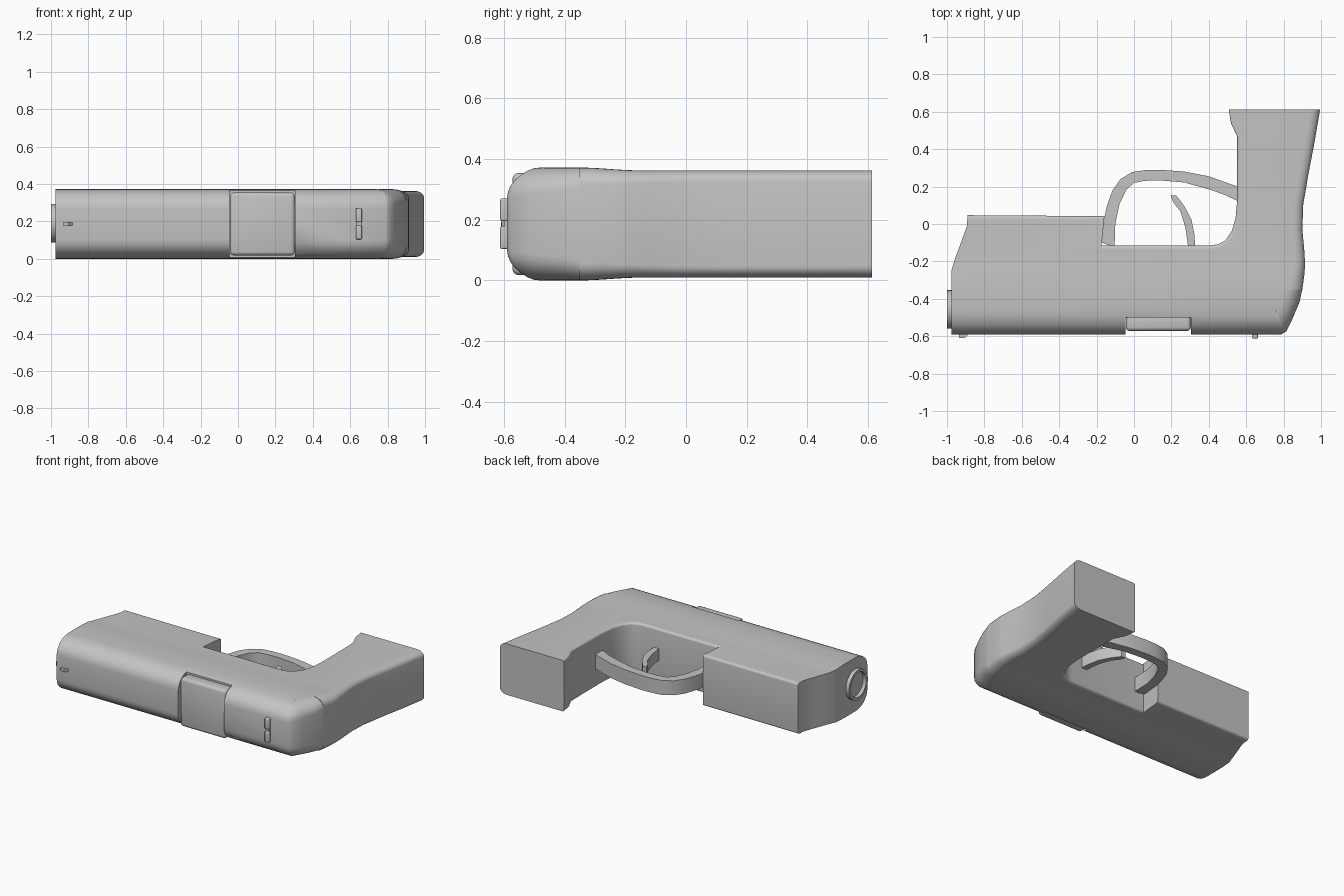
import bpy
import bmesh
import math
from mathutils import Vector, Matrix

MID = 0.186          # centre plane of the model, in z
HALF = 0.186         # half thickness of the slide

cube = bpy.data.objects.get("Cube")
if cube:
    bpy.data.objects.remove(cube, do_unlink=True)

grey = bpy.data.materials.new("plain grey")
grey.use_nodes = True
colour = (0.55, 0.55, 0.55, 1)
grey.diffuse_color = colour
grey.node_tree.nodes["Principled BSDF"].inputs["Base Color"].default_value = colour


def finish(name, bm, smooth=True):
    """Turn a bmesh into a named, shaded object."""
    bmesh.ops.recalc_face_normals(bm, faces=bm.faces)
    mesh = bpy.data.meshes.new(name)
    bm.to_mesh(mesh)
    bm.free()
    mesh.materials.append(grey)
    obj = bpy.data.objects.new(name, mesh)
    bpy.context.collection.objects.link(obj)
    if smooth:
        bpy.ops.object.select_all(action="DESELECT")
        obj.select_set(True)
        bpy.context.view_layer.objects.active = obj
        bpy.ops.object.shade_smooth_by_angle(angle=math.radians(35))
    return obj


def inset_vector(before, here, after, r_before, r_after):
    """Inward shift of a corner of an anticlockwise outline."""
    a = (here - before).normalized()
    b = (after - here).normalized()
    na, nb = Vector((-a.y, a.x)), Vector((-b.y, b.x))
    det = na.x * nb.y - na.y * nb.x
    if abs(det) < 0.35:
        return (na + nb).normalized() * (r_before + r_after) / 2
    return Vector((r_before * nb.y - r_after * na.y,
                   r_after * na.x - r_before * nb.x)) / det


def rounded_slab(outline, half, steps=7, squash=0.8):
    """Extrude an outline of (x, y, edge radius) with rounded rims."""
    points = [Vector(p[:2]) for p in outline]
    radii = [p[2] for p in outline]
    count = len(points)
    rings = []
    bm = bmesh.new()
    levels = [(-1, k) for k in range(steps, -1, -1)] + [(1, k) for k in range(steps + 1)]
    for side, k in levels:
        angle = math.pi / 2 * k / steps
        ring = []
        for i, p in enumerate(points):
            shift = inset_vector(points[i - 1], p, points[(i + 1) % count],
                                 radii[i - 1], radii[i])
            height = squash * max(radii[i - 1], radii[i])
            q = p + shift * (1 - math.cos(angle))
            z = half - height * (1 - math.sin(angle))
            ring.append(bm.verts.new((q.x, q.y, MID + side * z)))
        rings.append(ring)
    for low, high in zip(rings, rings[1:]):
        for i in range(count):
            j = (i + 1) % count
            bm.faces.new((low[i], low[j], high[j], high[i]))
    bm.faces.new(rings[0][::-1])
    bm.faces.new(rings[-1])
    bmesh.ops.remove_doubles(bm, verts=bm.verts, dist=0.0002)
    return bm


def box(name, x, y, z, bevel=0):
    bm = bmesh.new()
    bmesh.ops.create_cube(bm, size=1)
    for v in bm.verts:
        for axis, span in enumerate((x, y, z)):
            v.co[axis] = span[0] if v.co[axis] < 0 else span[1]
    if bevel:
        bmesh.ops.bevel(bm, geom=bm.edges[:], offset=bevel, segments=3,
                        profile=0.5, affect="EDGES")
    return finish(name, bm)


# Slide: softly rounded top, sloping rear
slide = finish("slide", rounded_slab([
    (-.975, -.59, .13), (.787, -.59, .12), (.814, -.574, .11), (.846, -.51, .1),
    (.884, -.42, .08), (.9, -.35, 0), (-.975, -.35, 0)], HALF))

# Ejection port cut across the slide, with the chamber block inside
cutter = box("port_cutter", (-.045, .305), (-.7, -.5), (-.1, .5))
cutter.hide_render = True
cutter.hide_set(True)
cut = slide.modifiers.new("port", "BOOLEAN")
cut.operation = "DIFFERENCE"
cut.object = cutter
box("chamber_block", (-.044, .304), (-.572, -.48), (.018, .354), .02)

# Frame and grip in one piece
bm = rounded_slab([
    (-.975, -.35, 0), (.9, -.35, .07), (.911, -.27, .06), (.915, -.216, .055),
    (.91, -.136, .05), (.9, -.03, .05), (.905, .104, .05), (.932, .264, .05),
    (.963, .425, .05), (.995, .612, 0), (.507, .612, .01), (.518, .54, .01),
    (.552, .467, .015), (.552, .13, .02), (.543, .03, .02), (.522, -.04, .02),
    (.486, -.09, .02), (.45, -.108, .02), (.41, -.115, .02), (-.174, -.115, 0),
    (-.158, .042, .02), (-.89, .047, 0), (-.893, -.01, 0), (-.92, -.085, 0),
    (-.957, -.185, 0), (-.975, -.245, 0)], HALF)
for y in (-.31, -.27, -.23, -.19, -.15):
    bmesh.ops.bisect_plane(bm, geom=bm.verts[:] + bm.edges[:] + bm.faces[:],
                           plane_co=(0, y, 0), plane_no=(0, 1, 0))
for v in bm.verts:
    t = min(max((v.co.y + .35) / .2, 0), 1)
    v.co.z = MID + (v.co.z - MID) * (1 - .052 * t * t * (3 - 2 * t))
finish("frame_and_grip", bm)


def strip(name, outer, inner, half):
    """Curved flat band between two edges."""
    outline = [(x, y, 0) for x, y in inner + outer[::-1]]
    return finish(name, rounded_slab(outline, half, steps=1))


# Trigger guard and trigger
strip("trigger_guard",
      [(-.172, -.1), (-.158, .04), (-.142, .105), (-.115, .18), (-.072, .24),
       (-.01, .278), (.06, .288), (.14, .29), (.27, .28), (.4, .255), (.56, .198)],
      [(-.104, -.125), (-.1, 0), (-.078, .105), (-.04, .185), (0, .22),
       (.06, .231), (.14, .233), (.27, .222), (.4, .185), (.48, .158), (.56, .12)],
      .05)
strip("trigger",
      [(.195, .152), (.212, .113), (.248, .067), (.275, -.019), (.29, -.125)],
      [(.227, .152), (.27, .094), (.307, .024), (.322, -.05), (.328, -.125)],
      .04)

# Muzzle ring
bm = bmesh.new()
rings = []
for radius, x in ((.103, -.96), (.103, -1), (.085, -1), (.085, -.976)):
    spin = [2 * math.pi * k / 40 for k in range(40)]
    rings.append([bm.verts.new((x, -.457 + radius * math.cos(a),
                                .191 + radius * math.sin(a))) for a in spin])
for a, b in zip(rings, rings[1:]):
    for i in range(40):
        bm.faces.new((a[i - 1], a[i], b[i], b[i - 1]))
bm.faces.new(rings[-1])
finish("muzzle_ring", bm)

# Front sight: small ramped blade
strip("front_sight", [(-.935, -.58), (-.89, -.58)],
      [(-.935, -.61), (-.905, -.608), (-.885, -.59)], .009)

# Rear sight: two posts joined by a low bridge
for name, z in (("lower", (.104, .178)), ("upper", (.196, .27))):
    box("rear_sight_post_" + name, (.63, .662), (-.612, -.58), z, .006)
box("rear_sight_bridge", (.632, .66), (-.6, -.58), (.17, .2))
